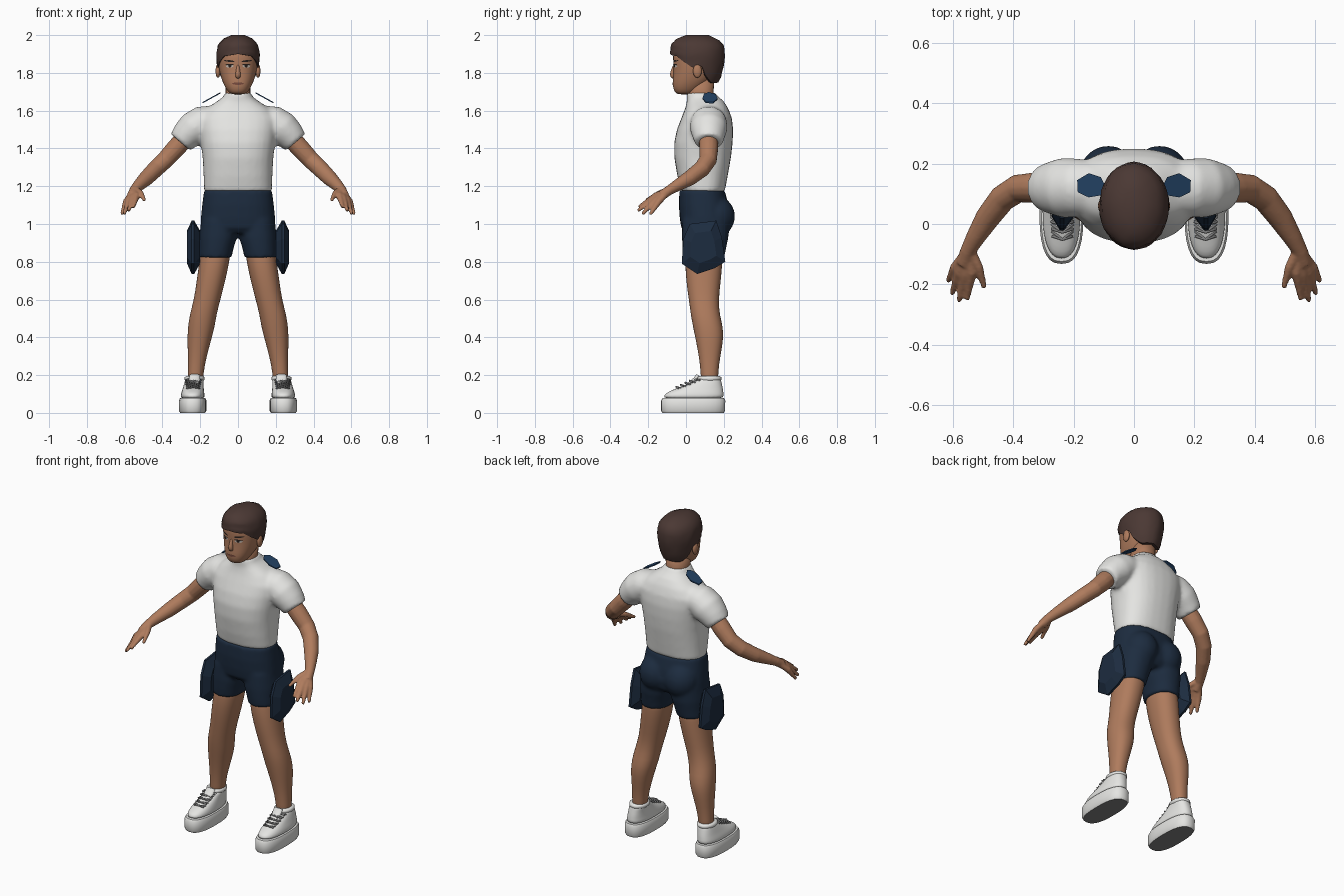
import bpy, bmesh, math, random
from mathutils import Vector

random.seed(4)
cube = bpy.data.objects.get("Cube")
if cube:
    bpy.data.objects.remove(cube)


def material(name, r, g, b):
    m = bpy.data.materials.new(name)
    m.use_nodes = True
    m.diffuse_color = (r, g, b, 1)
    bsdf = next(n for n in m.node_tree.nodes if n.type == 'BSDF_PRINCIPLED')
    bsdf.inputs["Base Color"].default_value = (r, g, b, 1)
    bsdf.inputs["Roughness"].default_value = 0.8
    return m


SKIN = material("skin", 0.43, 0.2, 0.11)
WHITE = material("white cloth", 0.78, 0.78, 0.76)
NAVY = material("navy cloth", 0.012, 0.025, 0.05)
BLUE = material("blue patch", 0.017, 0.055, 0.13)
HAIR = material("brown hair", 0.07, 0.04, 0.034)
GREY = material("grey rubber", 0.22, 0.22, 0.22)
LIPS = material("lips", 0.2, 0.075, 0.05)
DARK = material("dark eye", 0.02, 0.014, 0.012)
EYE = material("eye white", 0.5, 0.45, 0.4)


def skin_rings(bm, rings):
    """Bridge equal rings of points and cap both ends."""
    vs = [[bm.verts.new(p) for p in ring] for ring in rings]
    n = len(vs[0])
    for a, b in zip(vs, vs[1:]):
        for i in range(n):
            j = (i + 1) % n
            bm.faces.new((a[i], a[j], b[j], b[i]))
    bm.faces.new(vs[0])
    bm.faces.new(vs[-1])


def oval(z, front, back, half, cx=0, p=2.2, n=28):
    """Horizontal superellipse between y=front and y=back."""
    pts = []
    for i in range(n):
        a = 2 * math.pi * i / n
        c, s = math.cos(a), math.sin(a)
        x = math.copysign(abs(c) ** (2 / p), c) * half
        y = math.copysign(abs(s) ** (2 / p), s) * (back - front) / 2
        pts.append((cx + x, (front + back) / 2 + y, z))
    return pts


def stack(bm, rings, side=1, p=2.2):
    skin_rings(bm, [oval(*r[:4], side * (r[4] if len(r) > 4 else 0), p) for r in rings])


def sweep(bm, path, side=1, squash=1, n=14):
    """Round tube through (x, y, z, radius) points; squash scales its depth."""
    pts = [Vector((side * p[0], p[1], p[2])) for p in path]
    rings = []
    for i, c in enumerate(pts):
        t = (pts[min(i + 1, len(pts) - 1)] - pts[max(i - 1, 0)]).normalized()
        u = t.cross(Vector((0, 1, 0))).normalized()
        v = u.cross(t)
        angles = [2 * math.pi * k / n for k in range(n)]
        rings.append([c + path[i][3] * (u * math.cos(a) + v * squash * math.sin(a)) for a in angles])
    skin_rings(bm, rings)


def ball(bm, centre, size):
    made = bmesh.ops.create_uvsphere(bm, u_segments=20, v_segments=12, radius=1)["verts"]
    for v in made:
        v.co = Vector(centre) + Vector([a * b for a, b in zip(v.co, size)])


def finish(bm, name, mats, voxel=0, relax=0, subdivide=0, mirror=False, angle=None):
    bmesh.ops.recalc_face_normals(bm, faces=bm.faces)
    mesh = bpy.data.meshes.new(name)
    bm.to_mesh(mesh)
    bm.free()
    for m in mats:
        mesh.materials.append(m)
    for f in mesh.polygons:
        f.use_smooth = angle != 0
    if angle:
        mesh.set_sharp_from_angle(angle=math.radians(angle))
    ob = bpy.data.objects.new(name, mesh)
    bpy.context.scene.collection.objects.link(ob)
    if voxel:
        mod = ob.modifiers.new("blend", 'REMESH')
        mod.mode, mod.voxel_size, mod.use_smooth_shade = 'VOXEL', voxel, True
    if relax:
        mod = ob.modifiers.new("relax", 'SMOOTH')
        mod.factor, mod.iterations = 0.5, relax
    if subdivide:
        mod = ob.modifiers.new("round", 'SUBSURF')
        mod.levels = mod.render_levels = subdivide
    if mirror:
        ob.modifiers.new("mirror", 'MIRROR')
    return ob


# Shirt: trunk and sleeves blended together
bm = bmesh.new()
stack(bm, [(1.17, -.025, .205, .18), (1.25, -.045, .22, .182), (1.35, -.062, .238, .187),
           (1.43, -.063, .247, .197), (1.5, -.048, .25, .207), (1.56, -.025, .243, .21),
           (1.61, -.005, .225, .17), (1.65, .005, .2, .11), (1.675, .003, .17, .076),
           (1.695, .003, .155, .07)], p=2.4)
for s in (1, -1):
    sweep(bm, [(.11, .12, 1.55, .08), (.19, .12, 1.535, .09), (.235, .12, 1.505, .092),
               (.275, .12, 1.468, .08), (.305, .12, 1.433, .068)], s, 1.08, 24)
finish(bm, "shirt", [WHITE], voxel=.011, relax=7)

# Shorts: hips, seat and two legs blended together
bm = bmesh.new()
stack(bm, [(1.178, -.035, .205, .18), (1.1, -.038, .225, .19), (1.03, -.033, .235, .197),
           (.98, -.025, .225, .198), (.95, 0, .2, .17)], p=2.4)
for s in (1, -1):
    ball(bm, (s * .085, .155, 1.04), (.1, .105, .11))
    stack(bm, [(1.02, -.02, .23, .095, .1), (.93, -.022, .225, .1, .105),
               (.87, -.018, .212, .09, .114), (.822, -.012, .203, .086, .12)], s)
finish(bm, "shorts", [NAVY], voxel=.011, relax=5)

# Legs
bm = bmesh.new()
stack(bm, [(.92, 0, .2, .08, .11), (.8, -.005, .193, .08, .125), (.7, 0, .185, .076, .143),
           (.6, .015, .172, .07, .163), (.52, .025, .178, .071, .185), (.45, .038, .198, .071, .195),
           (.38, .053, .197, .062, .206), (.3, .068, .182, .05, .215), (.22, .078, .17, .041, .224),
           (.12, .08, .17, .041, .228)])
finish(bm, "legs", [SKIN], subdivide=1, mirror=True)

# Arms and hands
bm = bmesh.new()
sweep(bm, [(.25, .118, 1.49, .05), (.33, .12, 1.4, .051), (.385, .117, 1.34, .047),
           (.435, .085, 1.293, .045), (.485, .02, 1.243, .041), (.525, -.045, 1.205, .032),
           (.55, -.09, 1.178, .026), (.563, -.13, 1.15, .026)])
fingers = [((.537, -.16, 1.15), (.553, -.25, 1.09)), ((.557, -.165, 1.138), (.58, -.256, 1.07)),
           ((.577, -.16, 1.126), (.603, -.232, 1.052)), ((.592, -.145, 1.118), (.616, -.19, 1.05))]
for knuckle, tip in fingers:
    sweep(bm, [(.55, -.085, 1.18, .016), (*knuckle, .018), (*tip, .009)], n=10)
sweep(bm, [(.545, -.08, 1.185, .018), (.513, -.145, 1.162, .015), (.495, -.212, 1.125, .009)], n=10)
finish(bm, "arms", [SKIN], voxel=.006, relax=4, mirror=True)

# Neck
bm = bmesh.new()
stack(bm, [(1.6, .01, .15, .066), (1.68, .008, .145, .065), (1.78, .0, .15, .066)])
finish(bm, "neck", [SKIN])

# Head with nose and ears
bm = bmesh.new()
stack(bm, [(1.685, -.045, .03, .035), (1.7, -.062, .06, .053), (1.73, -.071, .1, .072),
           (1.765, -.07, .14, .087), (1.81, -.066, .17, .099), (1.85, -.066, .185, .105),
           (1.9, -.073, .188, .105), (1.95, -.05, .17, .085), (1.98, -.01, .12, .045)], p=2.3)
head = finish(bm, "head", [SKIN], subdivide=1)
bm = bmesh.new()
sweep(bm, [(0, -.06, 1.845, .007), (0, -.069, 1.815, .01), (0, -.074, 1.79, .016), (0, -.06, 1.772, .014)])
finish(bm, "nose", [SKIN], subdivide=1)
bm = bmesh.new()
ball(bm, (.106, .06, 1.81), (.013, .023, .036))
finish(bm, "ears", [SKIN], mirror=True)

# Painted face details, laid onto the head as thin patches
bpy.context.view_layer.update()
graph = bpy.context.evaluated_depsgraph_get()


def patch(name, mat, x, z, wide, high, tilt=0, lift=.002, mirror=True):
    bm = bmesh.new()
    rim = []
    for i in range(17):
        a = 2 * math.pi * i / 16
        dx, dz = (wide * math.cos(a), high * math.sin(a)) if i < 16 else (0, 0)
        px, pz = x + dx, z + dz + tilt * dx
        hit, loc, *_ = head.ray_cast(Vector((px, -1, pz)), Vector((0, 1, 0)), depsgraph=graph)
        rim.append(bm.verts.new((px, (loc.y if hit else -.06) - lift, pz)))
    for i in range(16):
        bm.faces.new((rim[i], rim[(i + 1) % 16], rim[16]))
    finish(bm, name, [mat], mirror=mirror)


patch("eyes", EYE, .044, 1.836, .021, .008)
patch("irises", DARK, .043, 1.837, .009, .008, lift=.004)
patch("eyelids", DARK, .044, 1.845, .023, .003, lift=.004)
patch("eyebrows", DARK, .046, 1.863, .028, .005, .12)
patch("mouth", LIPS, 0, 1.743, .031, .007, mirror=False)

# Hair cap whose lower edge follows the hairline round the head
HAIRLINE = [(0, 1.9), (40, 1.888), (65, 1.85), (82, 1.825), (95, 1.855), (112, 1.78),
            (135, 1.745), (180, 1.75)]
CAP = [(1.74, -.05, .165, .086), (1.78, -.07, .186, .102), (1.84, -.078, .2, .112),
       (1.9, -.086, .207, .117), (1.95, -.08, .2, .106), (1.98, -.052, .17, .08), (2, 0, .12, .035)]


def blend(table, t):
    for a, b in zip(table, table[1:]):
        if t <= b[0]:
            k = max(0, (t - a[0]) / (b[0] - a[0]))
            return [p + (q - p) * k for p, q in zip(a[1:], b[1:])]
    return list(table[-1][1:])


bm = bmesh.new()
rows = []
for row in range(-1, 10):
    ring = []
    for i in range(36):
        a = math.radians(i * 10)
        low = blend(HAIRLINE, min(i, 36 - i) * 10)[0]
        z = low + (2 - low) * max(row, 0) / 9
        front, back, half = blend(CAP, z)
        k = .86 if row < 0 else random.uniform(.98, 1.01)
        ring.append((math.sin(a) * half * k,
                     (front + back) / 2 - math.cos(a) * (back - front) / 2 * k, z))
    rows.append(ring)
skin_rings(bm, rows)
finish(bm, "hair", [HAIR], angle=50)

# Shoulder patches
bm = bmesh.new()
outline = [(.092, .12), (.11, .155), (.15, .168), (.188, .145), (.186, .105), (.15, .088), (.108, .095)]
skin_rings(bm, [[(x, y, 1.742 - .55 * x + d) for x, y in outline] for d in (0, .007)])
finish(bm, "shoulder_patches", [BLUE], mirror=True, angle=0)

# Hip pads: faceted lens shapes
bm = bmesh.new()
outline = [(.02, 1), (.16, 1.018), (.19, .93), (.208, .8), (.15, .765), (.06, .735), (-.022, .79), (-.015, .92)]
skin_rings(bm, [[(x, .09 + (y - .09) * k, .88 + (z - .88) * k) for y, z in outline]
                for x, k in ((.2, .6), (.232, 1), (.245, 1), (.271, .6))])
finish(bm, "hip_pads", [NAVY], mirror=True, angle=0)

# Shoes: sole with grey underside, upper, collar and laces
bm = bmesh.new()
stack(bm, [(0, -.125, .2, .066, .24), (.012, -.132, .207, .073, .24), (.065, -.132, .208, .073, .24),
           (.078, -.124, .202, .067, .24)], p=2.6)
bmesh.ops.recalc_face_normals(bm, faces=bm.faces)
for f in bm.faces:
    f.material_index = int(f.normal.z < -.9)
finish(bm, "shoe_soles", [WHITE, GREY], mirror=True, angle=40)

bm = bmesh.new()
stack(bm, [(.07, -.122, .2, .064, .24), (.095, -.117, .2, .063, .24), (.112, -.095, .198, .06, .239),
           (.128, -.055, .196, .056, .237), (.15, .0, .191, .052, .235), (.172, .045, .186, .049, .231),
           (.185, .058, .183, .047, .23)], p=2.4)
finish(bm, "shoe_uppers", [WHITE], subdivide=1, mirror=True)

bm = bmesh.new()
bmesh.ops.create_circle(bm, segments=24, radius=1)
ring = [Vector(v.co) for v in bm.verts]
bm.clear()
skin_rings(bm, [[(.23 + p.x * k, .122 + p.y * k * 1.25, z) for p in ring]
                for z, k in ((.168, .046), (.176, .053), (.188, .053), (.194, .046))])
sweep(bm, [(.232, .01, .15, .02), (.23, .05, .178, .03), (.23, .065, .2, .028)], squash=.4)
finish(bm, "shoe_collars", [WHITE], mirror=True, angle=60)

bm = bmesh.new()
for k in range(5):
    y, z, w = -.052 + k * .024, .135 + k * .011, .034 + k * .002
    for d in (.008, -.008):
        sweep(bm, [(.237 - w, y + .02 + d, z - .006, .005), (.237, y, z + .003, .005),
                   (.237 + w, y + .02 - d, z - .006, .005)], n=6)
finish(bm, "shoe_laces", [GREY], mirror=True)
